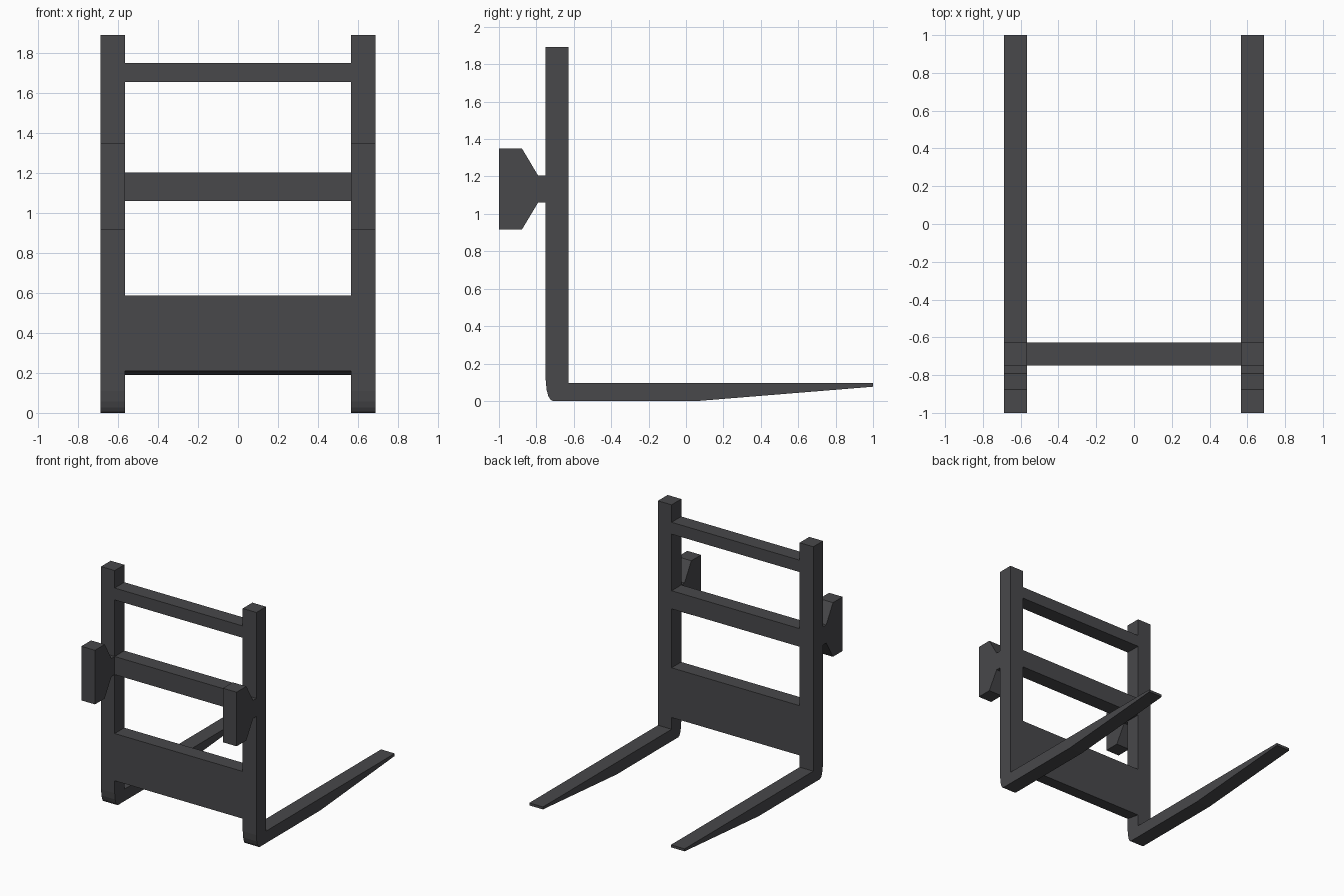
import bpy
import bmesh

if "Cube" in bpy.data.objects:
    bpy.data.objects.remove(bpy.data.objects["Cube"])

steel = bpy.data.materials.new("dark_steel")
steel.diffuse_color = (0.065, 0.065, 0.07, 1)
steel.use_nodes = True
steel.node_tree.nodes["Principled BSDF"].inputs["Base Color"].default_value = steel.diffuse_color


def extrude_profile(name, profile, x0, x1):
    """Extrude a closed (y, z) outline along x."""
    bm = bmesh.new()
    face = bm.faces.new([bm.verts.new((x0, y, z)) for y, z in profile])
    geom = bmesh.ops.extrude_face_region(bm, geom=[face])["geom"]
    moved = [v for v in geom if isinstance(v, bmesh.types.BMVert)]
    bmesh.ops.translate(bm, verts=moved, vec=(x1 - x0, 0, 0))
    bmesh.ops.recalc_face_normals(bm, faces=bm.faces)
    mesh = bpy.data.meshes.new(name)
    bm.to_mesh(mesh)
    bm.free()
    mesh.materials.append(steel)
    obj = bpy.data.objects.new(name, mesh)
    bpy.context.collection.objects.link(obj)
    return obj


INNER, OUTER = 0.567, 0.688
FRONT, BACK = -0.75, -0.628

# L-shaped fork: upright, rounded heel and tapered tine
fork = [(FRONT, 1.893), (FRONT, 0.11), (-0.745, 0.058), (-0.736, 0.026),
        (-0.726, 0.008), (-0.712, 0), (0.065, 0), (1, 0.076),
        (1, 0.096), (BACK, 0.096), (BACK, 1.893)]

# Mounting bracket: neck flaring out to a block
bracket = [(FRONT, 1.205), (-0.791, 1.205), (-0.877, 1.35), (-1, 1.35),
           (-1, 0.917), (-0.877, 0.917), (-0.791, 1.06), (FRONT, 1.06)]

for side, s in (("left", -1), ("right", 1)):
    extrude_profile(f"{side}_fork", fork, s * INNER, s * OUTER)
    extrude_profile(f"{side}_mount_bracket", bracket, s * INNER, s * OUTER)

# Cross members: name, bottom at front, bottom at back, top
for name, zf, zb, top in (("top_rail", 1.658, 1.658, 1.753),
                          ("middle_rail", 1.06, 1.06, 1.205),
                          ("lower_panel", 0.21, 0.19, 0.588)):
    extrude_profile(name, [(FRONT, zf), (BACK, zb), (BACK, top), (FRONT, top)],
                    -INNER, INNER)
